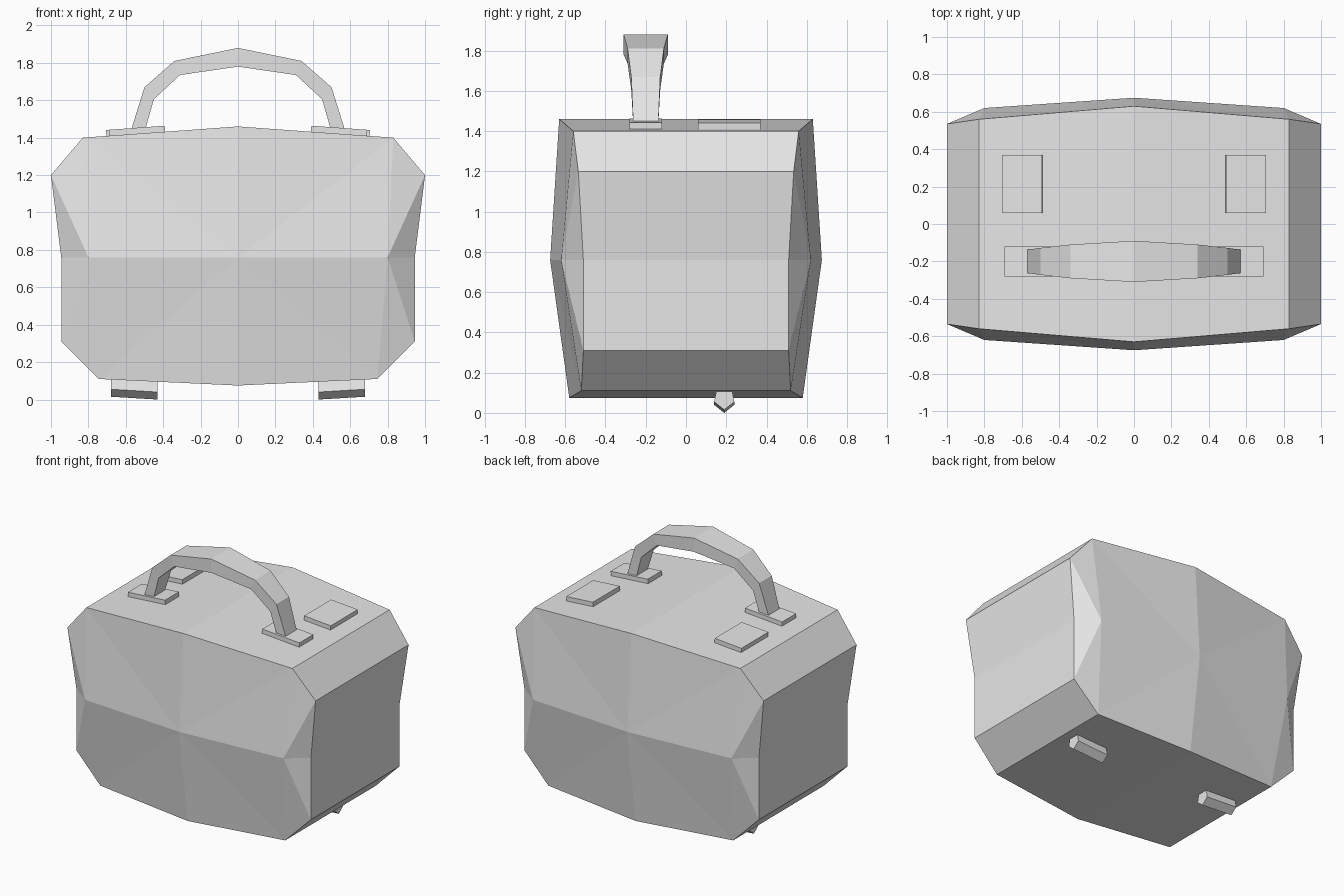
import bpy, bmesh, math
from mathutils import Matrix

cube = bpy.data.objects.get("Cube")
if cube:
    bpy.data.objects.remove(cube, do_unlink=True)

grey = bpy.data.materials.new("plain grey")
grey.use_nodes = True
colour = (0.8, 0.8, 0.8, 1)
grey.diffuse_color = colour
grey.node_tree.nodes["Principled BSDF"].inputs["Base Color"].default_value = colour


def finish(name, bm):
    bmesh.ops.recalc_face_normals(bm, faces=bm.faces)
    mesh = bpy.data.meshes.new(name)
    bm.to_mesh(mesh)
    bm.free()
    mesh.materials.append(grey)
    obj = bpy.data.objects.new(name, mesh)
    bpy.context.collection.objects.link(obj)
    return obj


def prism(name, ring_a, ring_b):
    """Closed solid between two matching rings of points."""
    bm = bmesh.new()
    a = [bm.verts.new(p) for p in ring_a]
    b = [bm.verts.new(p) for p in ring_b]
    bm.faces.new(a)
    bm.faces.new(b)
    n = len(a)
    for i in range(n):
        j = (i + 1) % n
        bm.faces.new((a[i], a[j], b[j], b[i]))
    return finish(name, bm)


# Body: half outline as (x, half depth, z) from top centre to bottom centre
half = [(0, .63, 1.46), (.83, .56, 1.40), (1, .535, 1.20), (.945, .51, .76),
        (.945, .51, .31), (.745, .52, .11), (0, .58, .075)]
outline = half + [(-x, y, z) for x, y, z in half[-2:0:-1]]
bm = bmesh.new()
rims = []
for s in (-1, 1):
    rim = [bm.verts.new((x, s * y, z)) for x, y, z in outline]
    rims.append(rim)
    centre = bm.verts.new((0, s * .675, .76))
    # bulging end panels, faceted around a centre and two side points
    for side in (1, -1):
        knee = bm.verts.new((side * .8, s * .62, .76))
        r = [rim[side * i] if side * i < len(rim) else rim[0] for i in range(7)]
        bm.faces.new((centre, r[0], r[1]))
        bm.faces.new((centre, r[1], knee))
        for i in range(1, 5):
            bm.faces.new((knee, r[i], r[i + 1]))
        bm.faces.new((centre, knee, r[5]))
        bm.faces.new((centre, r[5], r[6]))
# walls joining front and back
for i in range(len(outline)):
    j = (i + 1) % len(outline)
    bm.faces.new((rims[0][i], rims[0][j], rims[1][j], rims[1][i]))
finish("case_body", bm)

# Carrying handle: (outer x, outer z, inner x, inner z, half width)
right = [(.575, 1.43, .50, 1.43, .062), (.5, 1.67, .45, 1.605, .072),
         (.34, 1.81, .31, 1.735, .09)]
arch = right + [(0, 1.88, 0, 1.78, .11)] + [
    (-ox, oz, -ix, iz, w) for ox, oz, ix, iz, w in reversed(right)]
bm = bmesh.new()
rings = []
for ox, oz, ix, iz, w in arch:
    pts = ((ox, -.2 - w, oz), (ox, -.2 + w, oz), (ix, -.2 + w, iz), (ix, -.2 - w, iz))
    rings.append([bm.verts.new(p) for p in pts])
for a, b in zip(rings, rings[1:]):
    for i in range(4):
        j = (i + 1) % 4
        bm.faces.new((a[i], a[j], b[j], b[i]))
bm.faces.new(rings[0])
bm.faces.new(rings[-1])
finish("carry_handle", bm)


# Plates lying on the sloping lid
def lid_plate(name, side, x, y, width, depth):
    bm = bmesh.new()
    slope = math.atan2(.06, .83) * side
    place = (Matrix.Translation((side * x, y, 1.46 - .0723 * x + .012))
             @ Matrix.Rotation(slope, 4, 'Y')
             @ Matrix.Diagonal((width, depth, .04, 1)))
    bmesh.ops.create_cube(bm, size=1, matrix=place)
    finish(name, bm)


# Pentagonal foot section: (y, height below the base surface)
foot = [(.155, .03), (.14, -.045), (.19, -.085), (.24, -.045), (.225, .03)]
for side, label in ((1, "left"), (-1, "right")):
    lid_plate(label + "_handle_mount", side, .54, -.2, .30, .16)
    lid_plate(label + "_lid_pad", side, .597, .215, .215, .31)
    ends = [[(side * x, y, z + base) for y, z in foot]
            for x, base in ((.43, .085), (.68, .1))]
    prism(label + "_foot", *ends)
